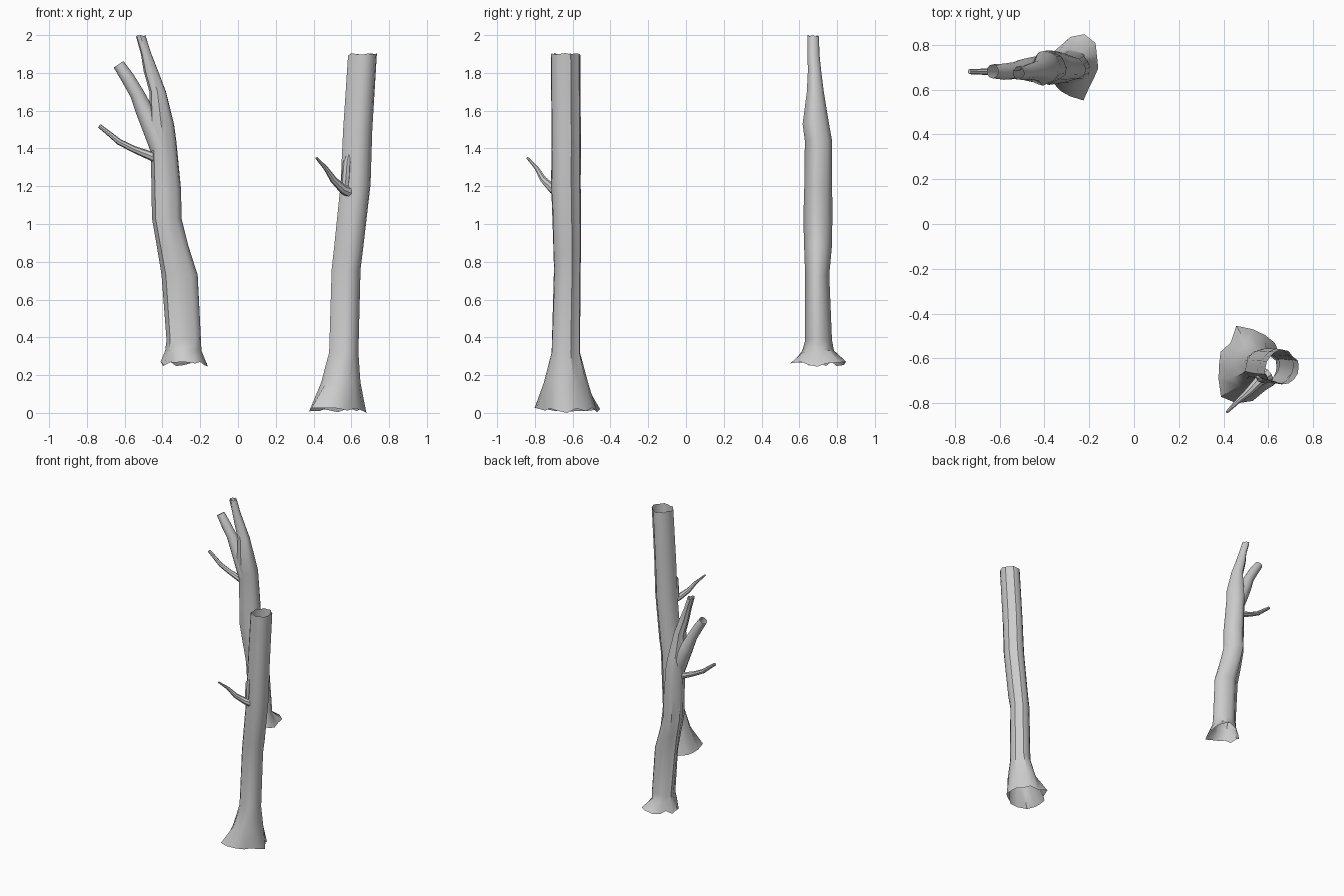
import bpy, bmesh, math, random
from mathutils import Vector

if "Cube" in bpy.data.objects:
    bpy.data.objects.remove(bpy.data.objects["Cube"])

random.seed(4)
SIDES = 16


def make_object(name, rings, cap_end=False):
    """Skin a list of rings (lists of points) into an open tube."""
    bm = bmesh.new()
    loops = [[bm.verts.new(p) for p in ring] for ring in rings]
    for a, b in zip(loops, loops[1:]):
        n = len(a)
        for i in range(n):
            j = (i + 1) % n
            bm.faces.new((a[i], a[j], b[j], b[i]))
    if cap_end:
        bm.faces.new(loops[-1])
    mesh = bpy.data.meshes.new(name)
    bm.to_mesh(mesh)
    bm.free()
    ob = bpy.data.objects.new(name, mesh)
    bpy.context.collection.objects.link(ob)
    bpy.ops.object.select_all(action='DESELECT')
    ob.select_set(True)
    bpy.context.view_layer.objects.active = ob
    bpy.ops.object.shade_smooth_by_angle(angle=math.radians(40))
    return ob


def trunk(name, foot, foot_radii, levels, z_min, top_jag):
    """Fluted trunk: irregular root flare, then elliptical rings x0,x1,y0,y1,z."""
    flute = [random.choice((0.9, 0.97, 1.0, 1.04)) for _ in range(SIDES)]
    angles = [2 * math.pi * i / SIDES for i in range(SIDES)]
    base = []
    for i, (a, r) in enumerate(zip(angles, foot_radii)):
        z = z_min + (0 if i == 0 else random.uniform(0.003, 0.028))
        base.append((foot[0] + r * math.cos(a), foot[1] + r * math.sin(a), z))
    rings = [base]
    for k, (x0, x1, y0, y1, z) in enumerate(levels):
        last = k == len(levels) - 1
        ring = []
        for i, a in enumerate(angles):
            f = flute[i] + random.uniform(-0.02, 0.02)
            dz = -top_jag * random.random() if last and i else 0
            ring.append(((x0 + x1) / 2 + f * (x1 - x0) / 2 * math.cos(a),
                         (y0 + y1) / 2 + f * (y1 - y0) / 2 * math.sin(a), z + dz))
        rings.append(ring)
    return make_object(name, rings)


def branch(name, path, sides=8, cap_end=True):
    """Tapered limb through points x,y,z,radius."""
    pts = [Vector(p[:3]) for p in path]
    rings = []
    for i, p in enumerate(pts):
        t = (pts[min(i + 1, len(pts) - 1)] - pts[max(i - 1, 0)]).normalized()
        u = t.cross(Vector((0, 1, 0))).normalized()
        v = u.cross(t) * -1
        r = path[i][3]
        rings.append([p + r * (u * math.cos(2 * math.pi * k / sides)
                               + v * math.sin(2 * math.pi * k / sides))
                      for k in range(sides)])
    return make_object(name, rings, cap_end)


# Front trunk, broken off level at the top and hollow
trunk("front_trunk", (0.53, -0.63),
      [.15, .13, .14, .145, .16, .19, .14, .155, .15, .165, .20, .185, .16, .125, .13, .14],
      [(.435, .652, -.755, -.525, .16),
       (.48, .64, -.715, -.563, .32),
       (.493, .652, -.70, -.56, .76),
       (.505, .665, -.705, -.558, .86),
       (.54, .705, -.715, -.56, 1.21),
       (.555, .713, -.715, -.56, 1.50),
       (.58, .738, -.717, -.563, 1.905)], 0.0, 0.015)

# Front trunk twig and the scar ridge above it
branch("front_twig", [(.60, -.67, 1.165, .034), (.555, -.705, 1.185, .024),
                      (.505, -.755, 1.235, .018), (.465, -.79, 1.295, .012),
                      (.415, -.84, 1.35, .006)])
branch("front_bark_scar", [(.566, -.683, 1.19, .022), (.572, -.686, 1.25, .024),
                           (.577, -.689, 1.33, .022), (.592, -.685, 1.39, .004)])

# Rear trunk, leaning left and tapering into its leader
trunk("rear_trunk", (-.285, .695),
      [.125, .13, .16, .165, .14, .11, .105, .12, .125, .115, .10, .11, .125, .155, .12, .115],
      [(-.388, -.198, .615, .78, .33),
       (-.382, -.198, .63, .77, .385),
       (-.408, -.217, .63, .755, .73),
       (-.432, -.265, .625, .77, .88),
       (-.457, -.303, .622, .772, 1.03),
       (-.46, -.303, .625, .77, 1.18),
       (-.465, -.328, .63, .77, 1.44),
       (-.472, -.342, .617, .755, 1.53),
       (-.47, -.383, .64, .728, 1.70),
       (-.50, -.425, .645, .715, 1.81),
       (-.515, -.46, .643, .705, 1.90),
       (-.542, -.492, .645, .703, 2.0)], 0.245, 0.01)

# Rear trunk forked limb, hollow at the broken end
branch("rear_fork_limb", [(-.41, .685, 1.40, .055), (-.445, .69, 1.50, .058),
                          (-.495, .69, 1.60, .047), (-.535, .685, 1.69, .038),
                          (-.582, .68, 1.77, .036), (-.632, .682, 1.845, .031)],
       sides=12, cap_end=False)
# Rear trunk side twig
branch("rear_twig", [(-.41, .69, 1.34, .034), (-.46, .69, 1.36, .024),
                     (-.55, .685, 1.395, .018), (-.63, .68, 1.435, .016),
                     (-.69, .68, 1.485, .013), (-.735, .68, 1.52, .011)])
